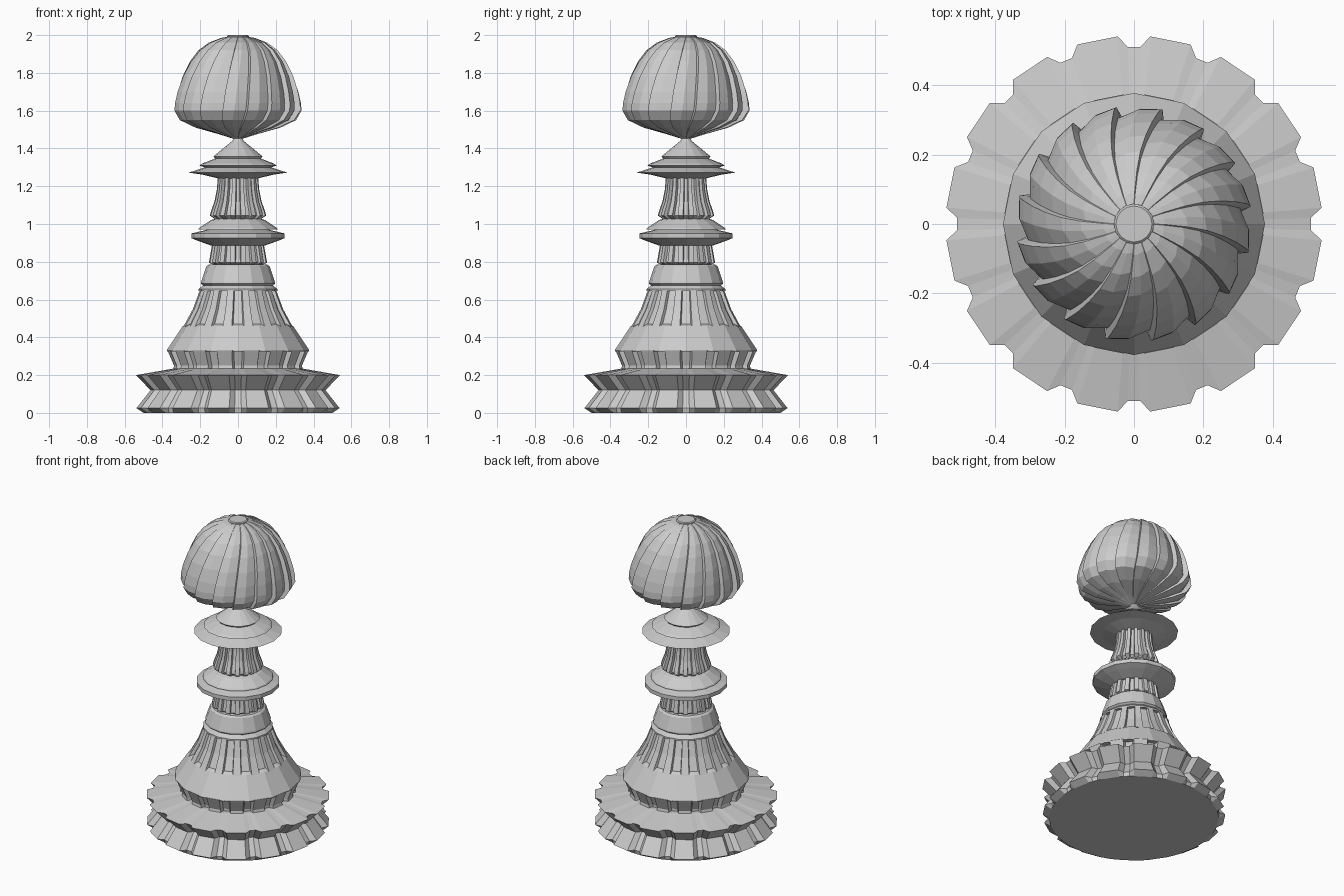
import bpy, bmesh, math

N = 16  # every part repeats sixteen times around the axis


def loft(name, rings, pattern):
    """rings: (z, outer r, inner r[, twist deg]); pattern: (angle deg, 0=inner..1=outer) in one sector."""
    bm = bmesh.new()
    loops = []
    for z, ro, ri, *tw in rings:
        twist = tw[0] if tw else 0
        loop = []
        for k in range(N):
            for ang, t in pattern:
                a = math.radians(k * 360 / N + ang + twist)
                r = ri + (ro - ri) * t
                loop.append(bm.verts.new((r * math.cos(a), r * math.sin(a), z)))
        loops.append(loop)
    n = len(loops[0])
    for a, b in zip(loops, loops[1:]):
        for i in range(n):
            j = (i + 1) % n
            bm.faces.new((a[i], a[j], b[j], b[i]))
    bm.faces.new(loops[0][::-1])
    bm.faces.new(loops[-1])
    bmesh.ops.recalc_face_normals(bm, faces=bm.faces)
    mesh = bpy.data.meshes.new(name)
    bm.to_mesh(mesh)
    bm.free()
    obj = bpy.data.objects.new(name, mesh)
    bpy.context.collection.objects.link(obj)
    return obj


def turned(name, profile):
    return loft(name, [(z, r, r) for r, z in profile], [(0, 1)])


def teeth(groove_top, groove_floor):
    """One groove centred on the sector start, one rib after it."""
    f, g = groove_floor, groove_top
    return [(-f, 0), (f, 0), (g, 1), (22.5 - g, 1)]


# Scalloped base with pinched waist
loft("base", [(0, .50, .50), (.025, .54, .505), (.12, .465, .435),
              (.20, .542, .51), (.235, .34, .34)], teeth(5, 2))

# Undercut collar above the base
loft("base_collar", [(.225, .345, .315), (.25, .34, .315), (.325, .372, .345),
                     (.33, .374, .372)], teeth(5, 3.5))

# Cone: plain skirt, then fluted body
turned("skirt", [(.377, .325), (.377, .332), (.292, .46), (.27, .47)])
loft("fluted_cone", [(.455, .292, .27), (.55, .24, .222), (.645, .205, .187)],
     teeth(6.5, 5.5))
turned("cone_rings", [(.208, .645), (.208, .655), (.192, .67), (.185, .675),
                      (.197, .685), (.195, .695), (.168, .775), (.155, .785)])

# Lower fluted neck and disc
loft("lower_neck", [(.78, .12, .12), (.795, .155, .14), (.89, .138, .122)], teeth(6, 5))
turned("lower_disc", [(.14, .885), (.21, .91), (.247, .925), (.247, .95), (.17, .968),
                      (.16, .972), (.21, .972), (.205, .98), (.145, 1.02), (.10, 1.035)])

# Upper fluted neck
loft("upper_neck", [(1.025, .12, .11), (1.045, .15, .13), (1.065, .145, .125),
                    (1.12, .125, .105), (1.18, .113, .095), (1.25, .107, .09)],
     teeth(6, 5))

# Upper disc with stepped cone under the head
turned("upper_disc", [(.10, 1.24), (.19, 1.262), (.262, 1.272), (.175, 1.30),
                      (.205, 1.31), (.19, 1.32), (.12, 1.347), (.13, 1.358),
                      (.03, 1.44), (.015, 1.47)])

# Swirled head with overlapping petals
head = [(1.45, .02, .012, -8), (1.475, .10, .085, -6), (1.51, .225, .195, -4),
        (1.55, .31, .28, -2), (1.60, .34, .31, 0), (1.64, .338, .308, 1),
        (1.70, .325, .297, 2), (1.78, .298, .272, 4), (1.86, .257, .234, 6.5),
        (1.92, .21, .19, 9), (1.96, .155, .14, 11), (1.985, .09, .082, 13),
        (1.99, .06, .055, 14)]
loft("head", head, [(7.5, 0), (8.5, 1), (19, .75)])
turned("head_cap", [(.058, 1.97), (.058, 1.995), (.052, 2.0)])
